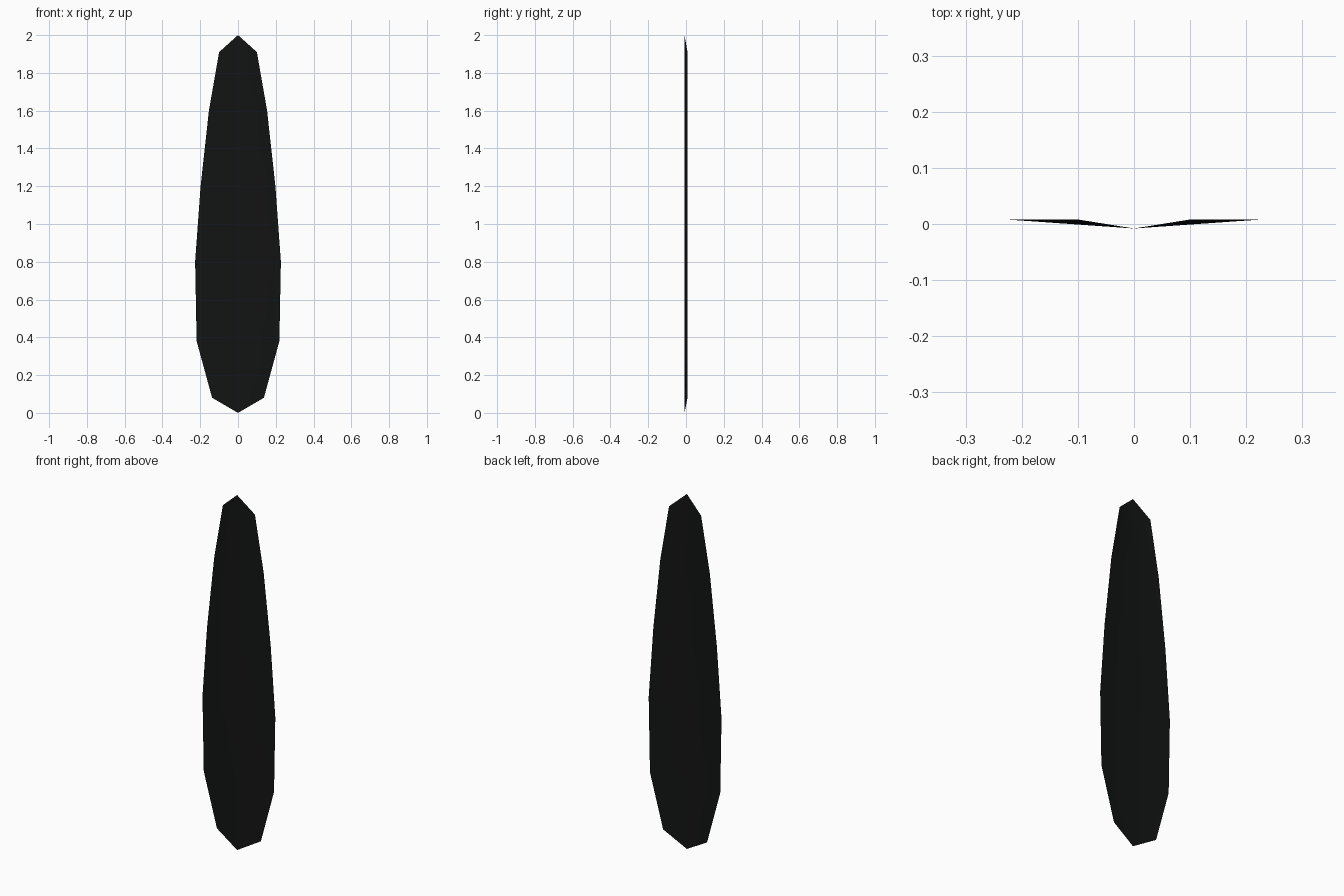
import bpy, bmesh

if "Cube" in bpy.data.objects:
    bpy.data.objects.remove(bpy.data.objects["Cube"])

# Half-widths of the blade at each height; the tips sit on the fold line
ROWS = [(0.08, 0.137), (0.38, 0.219), (0.8, 0.227), (1.2, 0.198),
        (1.6, 0.154), (1.91, 0.1)]
FOLD = 0.008  # rim lies at +FOLD, middle crease at -FOLD

bm = bmesh.new()
bottom = bm.verts.new((0, -FOLD, 0))
top = bm.verts.new((0, -FOLD, 2))
mid = [bm.verts.new((0, -FOLD, z)) for z, w in ROWS]

# Left and right halves of the folded sheet
for s in (-1, 1):
    rim = [bm.verts.new((s * w, FOLD, z)) for z, w in ROWS]
    faces = [(bottom, rim[0], mid[0]), (mid[-1], rim[-1], top)]
    for i in range(len(ROWS) - 1):
        faces.append((mid[i], rim[i], rim[i + 1], mid[i + 1]))
    for f in faces:
        bm.faces.new(f if s > 0 else f[::-1])

mesh = bpy.data.meshes.new("leaf_blade")
bm.to_mesh(mesh)
bm.free()
blade = bpy.data.objects.new("leaf_blade", mesh)
bpy.context.collection.objects.link(blade)
mesh.shade_smooth()

# Near-black colour
mat = bpy.data.materials.new("dark_leaf")
mat.diffuse_color = (0.006, 0.007, 0.0065, 1)
mat.use_nodes = True
mat.node_tree.nodes["Principled BSDF"].inputs["Base Color"].default_value = mat.diffuse_color
mesh.materials.append(mat)
